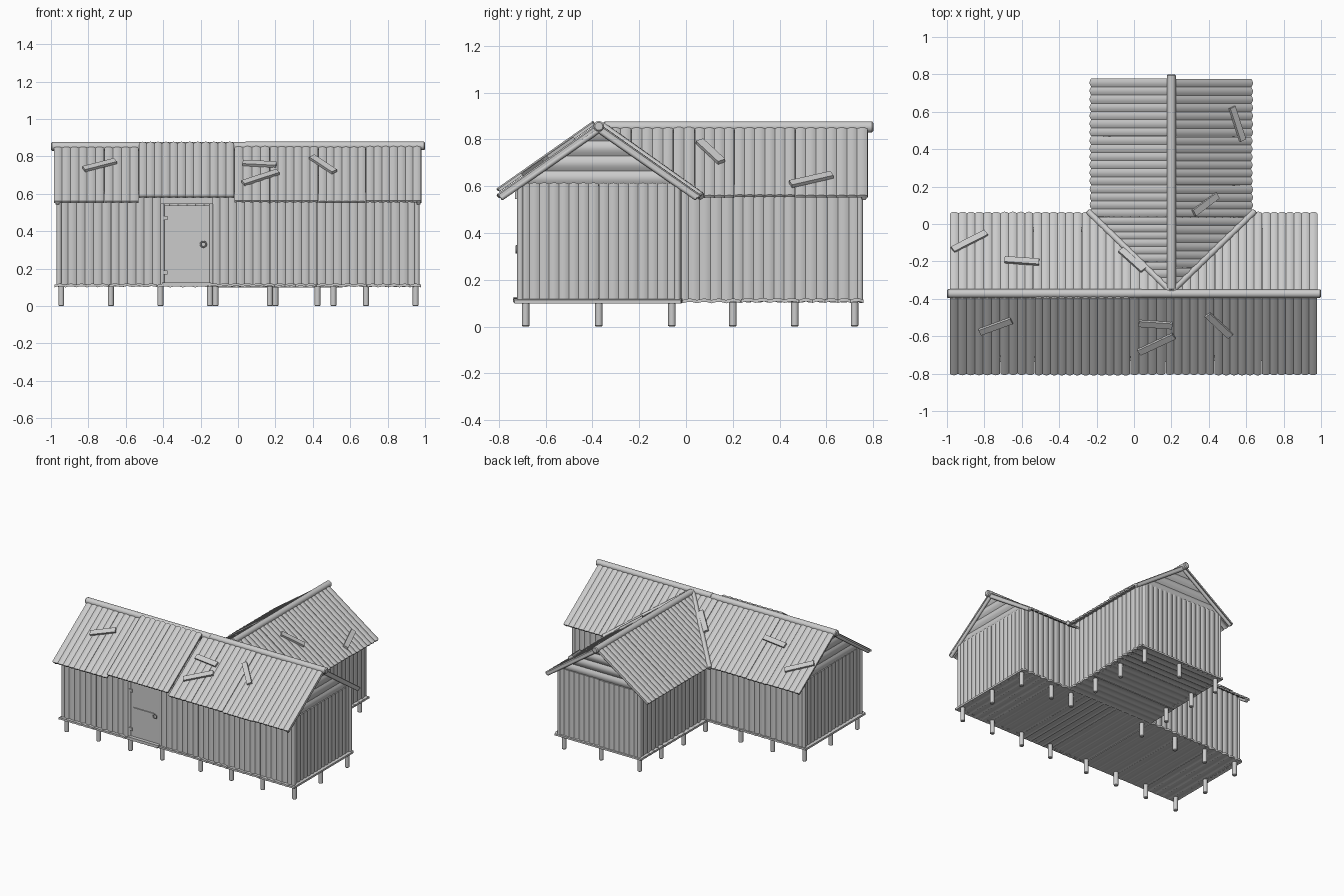
import bpy, bmesh, math, random
from mathutils import Vector, Matrix

random.seed(4)
cube = bpy.data.objects.get("Cube")
if cube:
    bpy.data.objects.remove(cube, do_unlink=True)

grey = bpy.data.materials.new("weathered grey")
grey.use_nodes = True
grey.diffuse_color = (0.6, 0.6, 0.6, 1)
grey.node_tree.nodes["Principled BSDF"].inputs["Base Color"].default_value = (0.6, 0.6, 0.6, 1)

X, Y, Z = Vector((1, 0, 0)), Vector((0, 1, 0)), Vector((0, 0, 1))

# Main layout: a long hall with a wing behind it
HALL_Y, WING_X = -0.3725, 0.2
HALF, EAVE, RIDGE = 0.4275, 0.56, 0.86
RISE = RIDGE - EAVE
SLOPE = math.hypot(HALF, RISE)
C, S = HALF / SLOPE, RISE / SLOPE
WALL_LOW, WALL_TOP = 0.11, 0.61


def finish(name, bm):
    bmesh.ops.recalc_face_normals(bm, faces=bm.faces)
    mesh = bpy.data.meshes.new(name)
    bm.to_mesh(mesh)
    bm.free()
    mesh.materials.append(grey)
    ob = bpy.data.objects.new(name, mesh)
    bpy.context.collection.objects.link(ob)
    bpy.ops.object.select_all(action='DESELECT')
    ob.select_set(True)
    bpy.context.view_layer.objects.active = ob
    bpy.ops.object.shade_smooth_by_angle(angle=math.radians(35))
    return ob


def fluted(bm, o, u, v, width, length, pitch, amp, thick):
    """Closed slab whose flutes run along v and repeat along u."""
    n = u.cross(v)
    flutes = max(1, round(width / pitch))
    steps = flutes * 8
    rows = []
    for i in range(steps + 1):
        bump = abs(math.sin(math.pi * flutes * i / steps))
        a = o + u * (width * i / steps) + n * amp * bump
        ragged = v * 0.006 * bump
        ends = (a - ragged, a + v * length + ragged)
        ring = (ends[0], ends[1], ends[1] - n * thick, ends[0] - n * thick)
        rows.append([bm.verts.new(p) for p in ring])
    for r, q in zip(rows, rows[1:]):
        for k in range(4):
            m = (k + 1) % 4
            bm.faces.new((r[k], r[m], q[m], q[k]))
    bm.faces.new(rows[0])
    bm.faces.new(rows[-1][::-1])


def panels(name, o, u, v, cuts, length, pitch=0.043, amp=0.006, thick=0.012, clips=(), jitter=0.003):
    """Row of fluted panels between the distances in cuts along u."""
    bm = bmesh.new()
    n = u.cross(v)
    for a, b in zip(cuts, cuts[1:]):
        shift = n * random.uniform(0, jitter) + v * random.uniform(-jitter, jitter)
        fluted(bm, o + u * a + shift, u, v, b - a - 0.002, length, pitch, amp, thick)
    for point, normal in clips:
        bmesh.ops.bisect_plane(bm, geom=bm.verts[:] + bm.edges[:] + bm.faces[:],
                               plane_co=point, plane_no=normal, clear_outer=True)
        bmesh.ops.holes_fill(bm, edges=[e for e in bm.edges if e.is_boundary], sides=0)
    return finish(name, bm)


def pole(name, a, b, r, sides=12):
    a, b = Vector(a), Vector(b)
    d = b - a
    bm = bmesh.new()
    mat = Matrix.Translation((a + b) / 2) @ d.to_track_quat('Z', 'Y').to_matrix().to_4x4()
    bmesh.ops.create_cone(bm, cap_ends=True, segments=sides, radius1=r, radius2=r,
                          depth=d.length, matrix=mat)
    rims = [e for e in bm.edges if any(len(f.verts) > 4 for f in e.link_faces)]
    bmesh.ops.bevel(bm, geom=rims, offset=r * 0.25, segments=1, affect='EDGES')
    return finish(name, bm)


def box(name, centre, size, rot=Matrix.Identity(4)):
    bm = bmesh.new()
    bmesh.ops.create_cube(bm, size=1,
                          matrix=Matrix.Translation(centre) @ rot @ Matrix.Diagonal((*size, 1)))
    return finish(name, bm)


# Floors
panels("hall_floor", Vector((-0.98, -0.73, 0.113)), X, Y,
       [0, 0.29, 0.55, 0.82, 1.12, 1.4, 1.67, 1.96], 0.71, 0.06, 0.006, 0.014)
panels("wing_floor", Vector((0.56, -0.015, 0.113)), Y, -X,
       [0, 0.25, 0.5, 0.775], 0.72, 0.06, 0.006, 0.014)

# Stilts
columns = (-0.945, -0.68, -0.415, -0.15, 0.17, 0.425, 0.685, 0.95)
spots = [(x, -0.685) for x in columns]
spots += [(x, -0.06) for x in (-0.945, -0.68, -0.415, -0.12, 0.51, 0.685, 0.95)]
spots += [(-0.945, HALL_Y), (0.95, HALL_Y)]
spots += [(x, y) for x in (-0.12, 0.51) for y in (0.2, 0.465, 0.72)] + [(0.2, 0.72)]
for x, y in spots:
    pole("stilt", (x, y, 0), (x, y, 0.108), 0.016)

# Walls
H = WALL_TOP - WALL_LOW


def wall(name, x, y, u, cuts):
    panels(name, Vector((x, y, WALL_LOW)), u, Z, cuts, H)


wall("front_wall_right", -0.955, -0.71, X, [0, 0.275, 0.545])
wall("front_wall_left", -0.955, -0.71, X, [0.815, 1.125, 1.38, 1.64, 1.91])
wall("back_wall_right", -0.135, -0.035, -X, [0, 0.28, 0.545, 0.82])
wall("back_wall_left", 0.955, -0.035, -X, [0, 0.27, 0.42])
wall("left_end_wall", 0.955, -0.71, Y, [0, 0.3375, 0.675])
wall("right_end_wall", -0.955, -0.035, -Y, [0, 0.3375, 0.675])
wall("wing_left_wall", 0.535, -0.035, Y, [0, 0.235, 0.5, 0.78])
wall("wing_right_wall", -0.135, 0.745, -Y, [0, 0.28, 0.545, 0.78])
wall("wing_back_wall", 0.535, 0.745, -X, [0, 0.335, 0.67])

# Corner posts
corners = [(sx * 0.957, y) for sx in (-1, 1) for y in (-0.708, -0.037)]
corners += [(x, y) for x in (-0.133, 0.533) for y in (-0.03, 0.743)]
for x, y in corners:
    pole("corner_post", (x, y, WALL_LOW), (x, y, WALL_TOP), 0.014)


# Gables with horizontal boards, trimmed to the roof line
def gable(name, centre, v):
    apex = Vector((centre.x, centre.y, RIDGE - 0.01))
    clips = [(apex, v * s * S + Z * C) for s in (-1, 1)]
    panels(name, centre - v * 0.37 + Z * 0.6, Z, v, [0, 0.26], 0.74, 0.065, 0.012, 0.012, clips)


gable("left_gable", Vector((0.945, HALL_Y, 0)), -Y)
gable("right_gable", Vector((-0.945, HALL_Y, 0)), Y)
gable("wing_gable", Vector((WING_X, 0.735, 0)), X)

# Roofs
front_up, back_up = Vector((0, C, S)), Vector((0, -C, S))
front_eave = Vector((-0.985, HALL_Y - HALF, EAVE))
panels("front_roof_right", front_eave, X, front_up, [0, 0.27, 0.455], SLOPE)
panels("front_roof_left", front_eave, X, front_up, [0.965, 1.155, 1.415, 1.67, 1.965], SLOPE)
panels("front_roof_raised", front_eave + X.cross(front_up) * 0.022 + front_up * 0.012, X, front_up,
       [0.455, 0.705, 0.965], SLOPE - 0.03)
panels("back_roof", Vector((0.98, HALL_Y + HALF, EAVE)), -X, back_up,
       [0, 0.295, 0.55, 0.81, 1.0, 1.26, 1.52, 1.695, 1.965], SLOPE)
valley = Vector((WING_X, HALL_Y, 0))
panels("wing_roof_left", Vector((WING_X + HALF, HALL_Y, EAVE)), Y, Vector((-C, 0, S)),
       [0, 0.14, 0.32, 0.41, 0.58, 0.84, 1.15], SLOPE, clips=[(valley, Vector((1, -1, 0)))])
panels("wing_roof_right", Vector((WING_X - HALF, 0.7775, EAVE)), -Y, Vector((C, 0, S)),
       [0, 0.31, 0.57, 0.74, 0.98, 1.15], SLOPE, clips=[(valley, Vector((-1, -1, 0)))])

# Ridge and valley poles
pole("ridge_pole_right", (-1, HALL_Y, 0.853), (0.045, HALL_Y, 0.853), 0.024)
pole("ridge_pole_left", (0.035, HALL_Y, 0.856), (1, HALL_Y, 0.856), 0.023)
pole("wing_ridge_pole", (WING_X, HALL_Y + 0.02, 0.853), (WING_X, 0.8, 0.853), 0.024)
for s in (-1, 1):
    pole("valley_pole", (WING_X, HALL_Y + 0.01, RIDGE),
         (WING_X + s * 0.445, HALL_Y + 0.44, EAVE - 0.005), 0.017)
    # Rafters beneath the overhangs
    for x in (-0.965, 0.965):
        pole("rafter", (x, HALL_Y + s * 0.42, EAVE - 0.012), (x, HALL_Y, RIDGE - 0.02), 0.012)
    pole("wing_rafter", (WING_X + s * 0.42, 0.76, EAVE - 0.012), (WING_X, 0.76, RIDGE - 0.02), 0.012)


# Loose planks nailed over the roofs
def plank(x, y, degrees, length, slope, wing=False):
    """slope is +1 or -1 for the side of the ridge the plank lies on."""
    n = Vector((slope * S, 0, C)) if wing else Vector((0, slope * S, C))
    run = abs(x - WING_X) if wing else abs(y - HALL_Y)
    z = RIDGE - run * RISE / HALF
    a = math.radians(degrees)
    d = Vector((math.cos(a), math.sin(a), 0))
    d.z = -d.dot(n) / n.z
    d.normalize()
    rot = Matrix((d, n.cross(d), n)).transposed().to_4x4()
    box("roof_plank", Vector((x, y, z)) + n * 0.014, (length, 0.036, 0.016), rot)


plank(-0.74, -0.54, 20, 0.185, -1)
plank(0.115, -0.53, -4, 0.18, -1)
plank(0.12, -0.635, 25, 0.215, -1)
plank(0.455, -0.535, -43, 0.185, -1)
plank(-0.88, -0.1, 27, 0.21, 1)
plank(-0.6, -0.205, -4, 0.185, 1)
plank(-0.01, -0.2, -42, 0.18, 1)
plank(0.375, 0.105, 37, 0.18, 1, True)
plank(0.545, 0.535, -72, 0.19, 1, True)

# Door with frame, bar, hinges and ring handle
box("door", (-0.272, -0.703, 0.332), (0.24, 0.02, 0.41))
box("door_bar", (-0.285, -0.716, 0.33), (0.17, 0.008, 0.035))
for z in (0.18, 0.47):
    box("hinge", (-0.392, -0.716, z), (0.03, 0.012, 0.022))
for x in (-0.405, -0.143):
    pole("door_jamb", (x, -0.708, WALL_LOW), (x, -0.708, 0.55), 0.012)
box("lintel", (-0.275, -0.713, 0.562), (0.28, 0.035, 0.034))
box("threshold", (-0.275, -0.722, 0.118), (0.26, 0.03, 0.016))
box("wall_above_door", (-0.275, -0.703, 0.59), (0.28, 0.014, 0.05))
bpy.ops.mesh.primitive_torus_add(major_radius=0.015, minor_radius=0.004, major_segments=16,
                                 minor_segments=6, location=(-0.185, -0.724, 0.33),
                                 rotation=(math.pi / 2, 0, 0))
ring = bpy.context.object
ring.name = "ring_handle"
ring.data.materials.append(grey)
bpy.ops.object.shade_smooth_by_angle(angle=math.radians(35))
